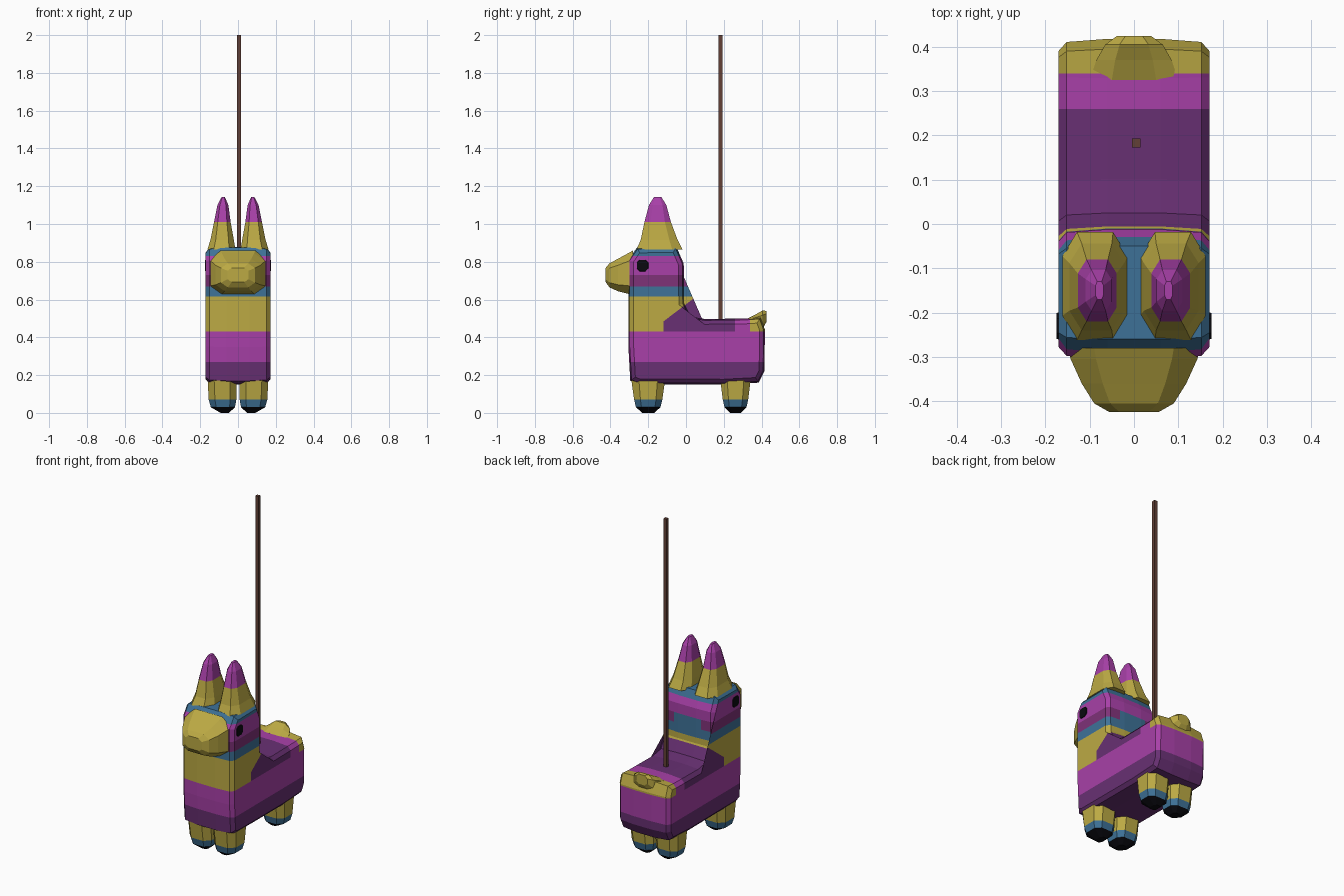
import bpy, bmesh, math
from mathutils import Vector

if "Cube" in bpy.data.objects:
    bpy.data.objects.remove(bpy.data.objects["Cube"])


def lin(c):
    c /= 255
    return c / 12.92 if c <= 0.04045 else ((c + 0.055) / 1.055) ** 2.4


COLOURS = {"yellow": (188, 170, 68), "magenta": (168, 64, 168), "purple": (104, 48, 115),
           "plum": (126, 50, 120), "blue": (62, 114, 152), "brown": (98, 64, 54),
           "black": (10, 10, 16)}
MATS = {}
for key, rgb in COLOURS.items():
    m = bpy.data.materials.new(key)
    m.diffuse_color = (*[lin(c) for c in rgb], 1)
    m.use_nodes = True
    m.node_tree.nodes["Principled BSDF"].inputs["Base Color"].default_value = m.diffuse_color
    MATS[key] = m


def finish(name, bm, rule, cuts=()):
    """Cut the mesh along stripe planes, colour faces by rule, make the object."""
    bmesh.ops.recalc_face_normals(bm, faces=bm.faces)
    for co, no in cuts:
        bmesh.ops.bisect_plane(bm, geom=bm.verts[:] + bm.edges[:] + bm.faces[:],
                               plane_co=co, plane_no=no, dist=1e-5)
    me = bpy.data.meshes.new(name)
    slots = []
    for f in bm.faces:
        key = rule(f.calc_center_median())
        if key not in slots:
            slots.append(key)
            me.materials.append(MATS[key])
        f.material_index = slots.index(key)
    bm.to_mesh(me)
    bm.free()
    ob = bpy.data.objects.new(name, me)
    bpy.context.collection.objects.link(ob)
    return ob


def skin(rings):
    """Join rings of points into a closed mesh."""
    bm = bmesh.new()
    vs = [[bm.verts.new(p) for p in r] for r in rings]
    n = len(rings[0])
    for a, b in zip(vs, vs[1:]):
        for i in range(n):
            j = (i + 1) % n
            bm.faces.new((a[i], a[j], b[j], b[i]))
    caps = [bm.faces.new(vs[0][::-1]), bm.faces.new(vs[-1])]
    bmesh.ops.triangulate(bm, faces=caps)
    return bm


def octagons(sections, axis, k=0.55):
    """Chamfered rectangles: (t, centre u, centre v, half u, half v)."""
    corners = [(1, k), (k, 1), (-k, 1), (-1, k), (-1, -k), (-k, -1), (k, -1), (1, -k)]
    rings = []
    for t, u, v, a, b in sections:
        pts = [(u + a * p, v + b * q) for p, q in corners]
        if axis == "z":
            rings.append([(p, q, t) for p, q in pts])
        elif axis == "y":
            rings.append([(p, t, q) for p, q in pts])
        else:
            rings.append([(t, p, q) for p, q in pts])
    return skin(rings)


def zcuts(*heights):
    return [((0, 0, h), (0, 0, 1)) for h in heights]


# Body, neck and head: side profile (y, z) skinned across x with rounded sides
PROFILE = [(-0.295, 0.17), (-0.305, 0.35), (-0.305, 0.81), (-0.26, 0.875), (-0.05, 0.878),
           (-0.012, 0.79), (-0.01, 0.58), (0.025, 0.51), (0.1, 0.497), (0.33, 0.5),
           (0.395, 0.505), (0.418, 0.44), (0.415, 0.22), (0.385, 0.16), (0.2, 0.15),
           (-0.25, 0.152)]


def inset(points, d):
    out = []
    for i, p in enumerate(points):
        p, a, b = Vector(p), Vector(points[i - 1]), Vector(points[(i + 1) % len(points)])
        d1, d2 = (p - a).normalized(), (b - p).normalized()
        n1, n2 = Vector((d1.y, -d1.x)), Vector((d2.y, -d2.x))
        out.append(p + (n1 + n2) / (1 + n1.dot(n2)) * d)
    return out


layers = [(-0.171, 0.028), (-0.152, 0.007), (-0.06, 0), (0.06, 0), (0.152, 0.007), (0.171, 0.028)]
body = skin([[(x, p.x, p.y) for p in inset(PROFILE, d)] for x, d in layers])


def body_colour(c):
    if c.z < 0.27:
        return "purple"
    if c.z < 0.43:
        return "magenta"
    if c.y > 0.34:
        return "yellow"
    if c.z < 0.6 and c.y > 0.26:
        return "magenta"
    if c.y > -0.118 and c.z < 0.575 + 0.76 * c.y:
        return "purple"
    if c.z < 0.615:
        return "yellow"
    if c.z < 0.67:
        return "blue"
    if c.z < 0.73:
        return "blue" if c.y > -0.025 and abs(c.x) < 0.09 else "plum"
    return "magenta" if c.z < 0.83 else "blue"


finish("body_and_head", body, body_colour,
       zcuts(0.27, 0.43, 0.615, 0.67, 0.73, 0.83)
       + [((0, y, 0), (0, 1, 0)) for y in (-0.118, 0.26, 0.34)]
       + [((x, 0, 0), (1, 0, 0)) for x in (-0.09, 0.09)]
       + [((0, 0, 0.575), (0, -0.76, 1))])

# Snout
finish("snout", octagons([(-0.28, 0, 0.738, 0.15, 0.122), (-0.305, 0, 0.738, 0.143, 0.108),
                          (-0.36, 0, 0.73, 0.118, 0.086), (-0.405, 0, 0.728, 0.09, 0.064),
                          (-0.425, 0, 0.73, 0.055, 0.038)], "y", 0.6),
       lambda c: "yellow")

# Tail tuft
finish("tail", octagons([(0.325, 0, 0.485, 0.10, 0.015), (0.37, 0, 0.488, 0.085, 0.034),
                         (0.405, 0, 0.492, 0.065, 0.05), (0.425, 0, 0.51, 0.038, 0.03)], "y", 0.5),
       lambda c: "yellow")


def leg_colour(c):
    return "black" if c.z < 0.03 else "blue" if c.z < 0.07 else "yellow"


for s, side in ((-1, "left"), (1, "right")):
    # Ears
    finish(side + "_ear",
           octagons([(0.865, s * 0.088, -0.14, 0.074, 0.122), (0.915, s * 0.084, -0.142, 0.062, 0.098),
                     (1.01, s * 0.083, -0.15, 0.044, 0.07), (1.1, s * 0.08, -0.15, 0.029, 0.046),
                     (1.142, s * 0.078, -0.15, 0.009, 0.02)], "z"),
           lambda c: "yellow" if c.z < 1.01 else "magenta")
    # Legs
    for end, y, b in (("front", -0.2, 0.09), ("rear", 0.262, 0.081)):
        finish(side + "_" + end + "_leg",
               octagons([(0.18, s * 0.084, y, 0.077, b), (0.07, s * 0.082, y, 0.073, b * 0.83),
                         (0.03, s * 0.08, y, 0.064, b * 0.72), (0.0, s * 0.07, y, 0.022, b * 0.35)],
                        "z"),
               leg_colour)
    # Eyes: thin plates
    finish(side + "_eye",
           octagons([(s * 0.169, -0.23, 0.78, 0.031, 0.031), (s * 0.175, -0.23, 0.78, 0.029, 0.029)], "x"),
           lambda c: "black")

# Hanging rope
finish("rope", octagons([(0.485, 0.005, 0.183, 0.01, 0.01), (2.0, 0.005, 0.183, 0.01, 0.01)], "z", 0.98),
       lambda c: "brown")
